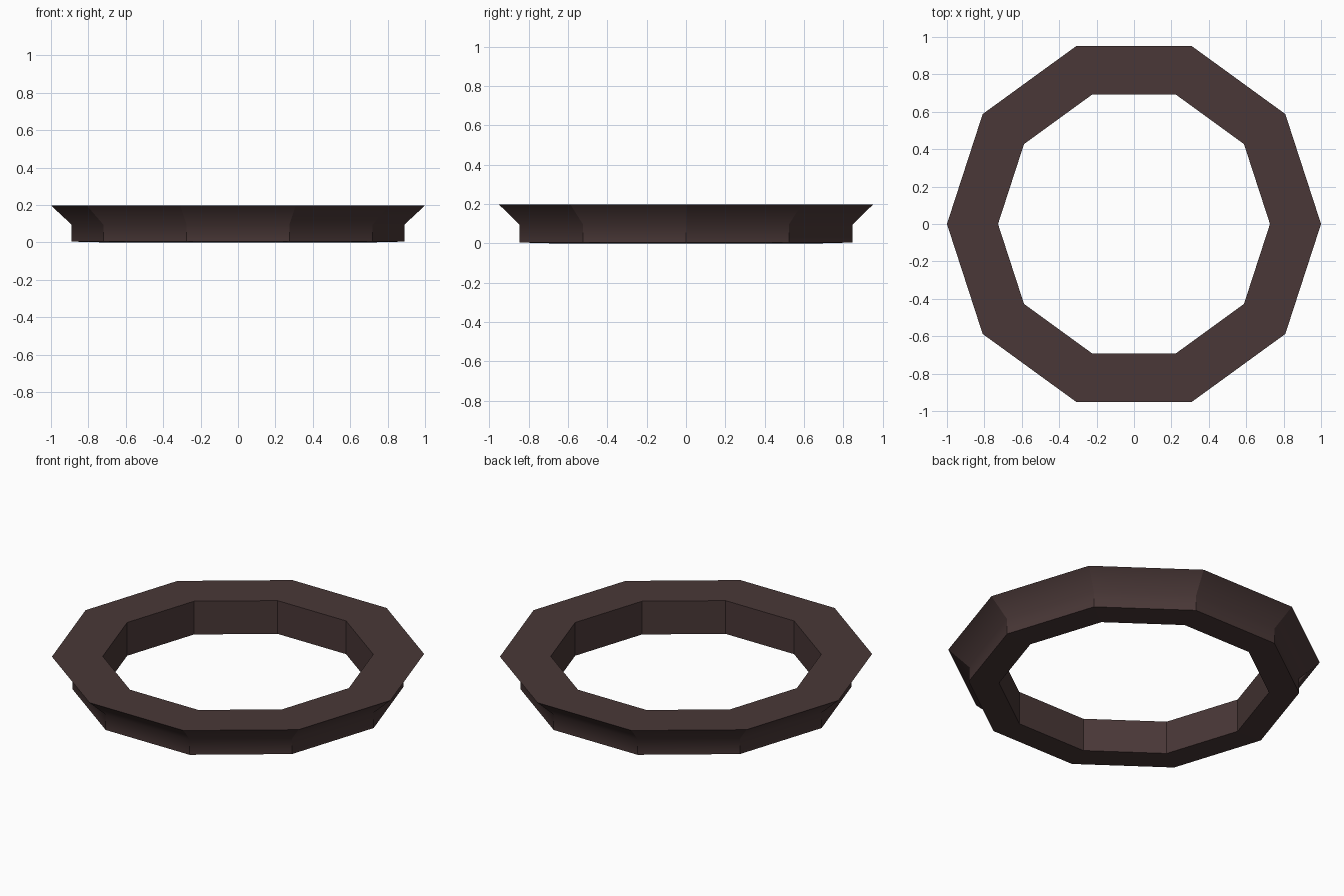
import bpy
import bmesh
from math import cos, sin, tau

cube = bpy.data.objects.get("Cube")
if cube:
    bpy.data.objects.remove(cube, do_unlink=True)

SIDES = 10
# Cross-section as (radius, height): inner base, outer base, waist, rim, inner rim
PROFILE = [(0.727, 0.0), (0.89, 0.004), (0.89, 0.095), (1.0, 0.197), (0.727, 0.197)]
WAIST = 2

# Dark brown material
brown = bpy.data.materials.new("dark_brown")
brown.use_nodes = True
color = (0.067, 0.039, 0.038, 1)
brown.diffuse_color = color
bsdf = next(n for n in brown.node_tree.nodes if n.type == 'BSDF_PRINCIPLED')
bsdf.inputs["Base Color"].default_value = color
bsdf.inputs["Roughness"].default_value = 0.9

# Ten-sided ring swept from the profile
bm = bmesh.new()
rings = []
for i in range(SIDES):
    a = tau * i / SIDES
    rings.append([bm.verts.new((r * cos(a), r * sin(a), z)) for r, z in PROFILE])
for i, ring in enumerate(rings):
    after = rings[(i + 1) % SIDES]
    for j in range(len(PROFILE)):
        k = (j + 1) % len(PROFILE)
        bm.faces.new((ring[j], after[j], after[k], ring[k]))
bmesh.ops.recalc_face_normals(bm, faces=bm.faces)

# Soft crease around the waist, hard edges everywhere else
waist = {ring[WAIST] for ring in rings}
for face in bm.faces:
    face.smooth = True
for edge in bm.edges:
    edge.smooth = all(v in waist for v in edge.verts)

mesh = bpy.data.meshes.new("flared_ring")
bm.to_mesh(mesh)
bm.free()
mesh.materials.append(brown)
bpy.context.scene.collection.objects.link(bpy.data.objects.new("flared_ring", mesh))
